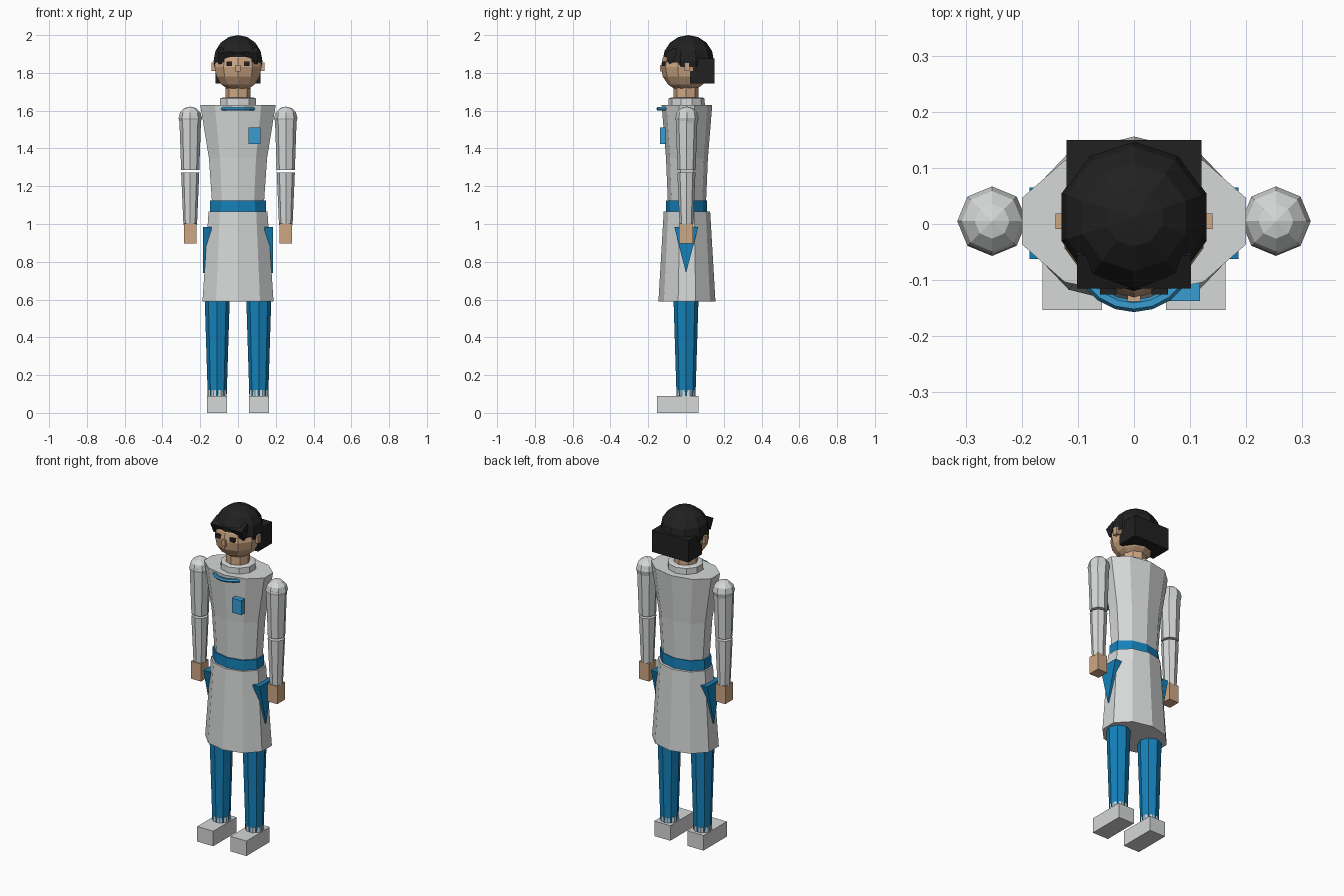
import bpy, bmesh, math
from mathutils import Matrix, Vector

cube = bpy.data.objects.get("Cube")
if cube:
    bpy.data.objects.remove(cube)


def material(name, r, g, b):
    m = bpy.data.materials.new(name)
    m.use_nodes = True
    m.diffuse_color = (r, g, b, 1)
    m.node_tree.nodes["Principled BSDF"].inputs["Base Color"].default_value = (r, g, b, 1)
    return m


COAT = material("coat_grey", 0.67, 0.68, 0.68)
BLUE = material("uniform_blue", 0.007, 0.22, 0.49)
SKY = material("sky_blue", 0.04, 0.34, 0.64)
SKIN = material("skin", 0.62, 0.39, 0.23)
HAIR = material("hair_black", 0.015, 0.015, 0.015)


def finish(name, bm, mat):
    bmesh.ops.recalc_face_normals(bm, faces=bm.faces)
    mesh = bpy.data.meshes.new(name)
    bm.to_mesh(mesh)
    bm.free()
    mesh.materials.append(mat)
    ob = bpy.data.objects.new(name, mesh)
    bpy.context.scene.collection.objects.link(ob)
    return ob


def box(name, mat, centre, size, tilt=0):
    bm = bmesh.new()
    bmesh.ops.create_cube(bm, size=1)
    bm.transform(Matrix.Translation(centre) @ Matrix.Rotation(tilt, 4, "X")
                 @ Matrix.Diagonal((*size, 1)))
    return finish(name, bm, mat)


def loft(name, mat, x, y, sides, rings, turn=0):
    """Stack of elliptical rings (z, x radius, y radius), capped at both ends."""
    bm = bmesh.new()
    loops = []
    for z, rx, ry in rings:
        loops.append([bm.verts.new((x + rx * math.sin(a), y + ry * math.cos(a), z))
                      for a in (math.tau * (i + turn) / sides for i in range(sides))])
    for low, high in zip(loops, loops[1:]):
        for i in range(sides):
            j = (i + 1) % sides
            bm.faces.new((low[i], low[j], high[j], high[i]))
    bm.faces.new(loops[0])
    bm.faces.new(loops[-1])
    return finish(name, bm, mat)


def ball(name, mat, centre, radius, sides, rings, cut=None):
    """Faceted sphere, optionally open below height cut."""
    bm = bmesh.new()
    bmesh.ops.create_uvsphere(bm, u_segments=sides, v_segments=rings, radius=radius)
    bm.transform(Matrix.Translation(centre))
    if cut is not None:
        bmesh.ops.bisect_plane(bm, geom=bm.verts[:] + bm.edges[:] + bm.faces[:],
                               plane_co=(0, 0, cut), plane_no=(0, 0, 1), clear_inner=True)
    return finish(name, bm, mat)


def ring(name, mat, centre, major, minor, around, sides):
    bm = bmesh.new()
    grid = []
    for i in range(around):
        a = math.tau * i / around
        row = []
        for k in range(sides):
            b = math.tau * k / sides
            r = major + minor * math.cos(b)
            row.append(bm.verts.new(Vector(centre) + Vector(
                (r * math.cos(a), r * math.sin(a), minor * math.sin(b)))))
        grid.append(row)
    for i in range(around):
        n = (i + 1) % around
        for k in range(sides):
            m = (k + 1) % sides
            bm.faces.new((grid[i][k], grid[n][k], grid[n][m], grid[i][m]))
    return finish(name, bm, mat)


def side_pocket(name, mat, side):
    """Downward pointing triangular prism on the hip."""
    bm = bmesh.new()
    faces = [[bm.verts.new((side * x, y, z)) for y, z in ((-0.062, 0.985), (0.065, 0.985), (0, 0.74))]
             for x in (0.14, 0.186)]
    bm.faces.new(faces[0])
    bm.faces.new(faces[1])
    for i in range(3):
        j = (i + 1) % 3
        bm.faces.new((faces[0][i], faces[0][j], faces[1][j], faces[1][i]))
    return finish(name, bm, mat)


# Coat, belt and collar
loft("coat_skirt", COAT, 0, 0.005, 10, [(0.59, 0.198, 0.151), (1.065, 0.164, 0.123)])
loft("belt", BLUE, 0, 0.003, 10, [(1.063, 0.155, 0.108), (1.125, 0.155, 0.108)])
loft("coat_torso", COAT, 0, 0.005, 10,
     [(1.09, 0.143, 0.1), (1.35, 0.162, 0.111), (1.63, 0.21, 0.134)])
loft("collar", COAT, 0, 0.003, 10, [(1.625, 0.101, 0.097), (1.665, 0.099, 0.095), (1.67, 0.085, 0.082)])
ring("neck_tube", SKY, (0, -0.047, 1.61), 0.099, 0.011, 20, 6)
box("badge", SKY, (0.087, -0.121, 1.467), (0.062, 0.032, 0.087))

# Head and hair
loft("neck", SKIN, 0, 0, 8, [(1.64, 0.068, 0.068), (1.75, 0.066, 0.066)])
ball("head", SKIN, (0, -0.003, 1.83), 0.13, 10, 8)
box("nose", SKIN, (0, -0.124, 1.825), (0.024, 0.028, 0.036))
ball("hair_cap", HAIR, (0, 0.012, 1.864), 0.136, 10, 8, cut=1.83)
box("hair_back", HAIR, (0, 0.085, 1.81), (0.24, 0.13, 0.13))
box("hair_fringe", HAIR, (0, -0.072, 1.89), (0.204, 0.065, 0.065), math.radians(25))

# Paired parts
for side, label in ((1, "left"), (-1, "right")):
    arm = side * 0.253
    leg = side * 0.11
    box(label + "_ear", SKIN, (side * 0.128, 0.005, 1.832), (0.024, 0.028, 0.046))
    box(label + "_eye", HAIR, (side * 0.046, -0.117, 1.848), (0.03, 0.018, 0.022))
    ball(label + "_shoulder", COAT, (arm, 0.005, 1.56), 0.062, 8, 6)
    loft(label + "_upper_arm", COAT, arm, 0.003, 8, [(1.285, 0.048, 0.048), (1.57, 0.058, 0.058)])
    loft(label + "_forearm", COAT, arm, 0.002, 8, [(0.995, 0.036, 0.036), (1.273, 0.048, 0.048)])
    box(label + "_hand", SKIN, (arm, 0, 0.95), (0.065, 0.072, 0.105))
    side_pocket(label + "_pocket", BLUE, side)
    loft(label + "_trouser_leg", BLUE, leg, 0, 8, [(0.085, 0.05, 0.05), (0.63, 0.067, 0.067)])
    loft(label + "_shoe_cuff", COAT, leg, 0, 8, [(0.085, 0.052, 0.052), (0.12, 0.052, 0.052)], turn=0.5)
    box(label + "_shoe", COAT, (leg, -0.043, 0.045), (0.106, 0.22, 0.09))
